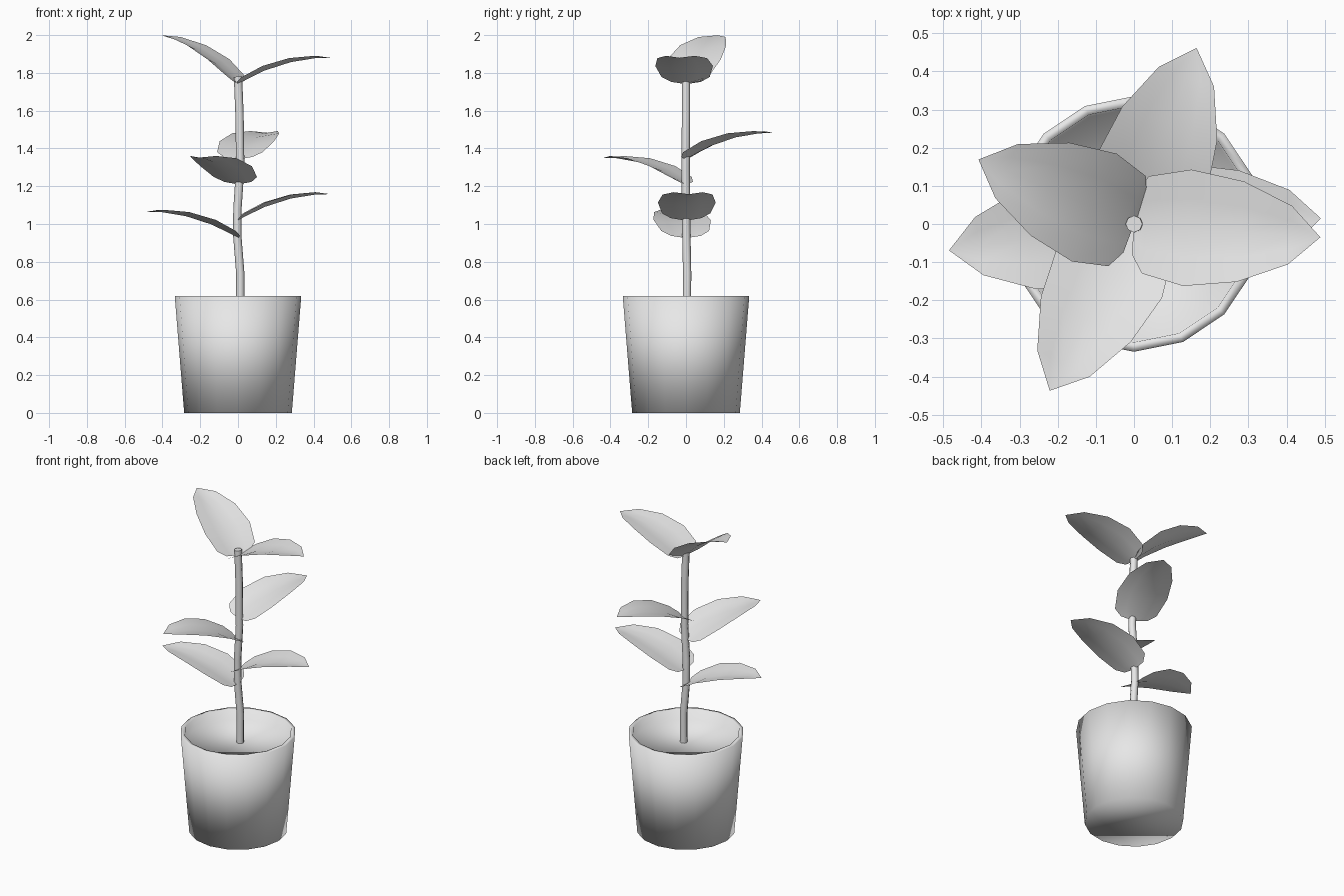
import bpy, bmesh, math
from mathutils import Matrix, Vector

if "Cube" in bpy.data.objects:
    bpy.data.objects.remove(bpy.data.objects["Cube"])

grey = bpy.data.materials.new("plain_grey")
grey.diffuse_color = (0.8, 0.8, 0.8, 1)
grey.use_nodes = True
grey.node_tree.nodes["Principled BSDF"].inputs["Base Color"].default_value = grey.diffuse_color


def finish(name, bm):
    """Turn a bmesh into a smooth-shaded object."""
    mesh = bpy.data.meshes.new(name)
    bm.to_mesh(mesh)
    bm.free()
    mesh.materials.append(grey)
    for p in mesh.polygons:
        p.use_smooth = True
    obj = bpy.data.objects.new(name, mesh)
    bpy.context.collection.objects.link(obj)
    return obj


def make_pot(sides=16):
    """Tapered pot: outer wall, rim, short inner wall and soil surface."""
    profile = [(0.285, 0), (0.335, 0.62), (0.31, 0.62), (0.305, 0.555)]
    bm = bmesh.new()
    rings = []
    for r, z in profile:
        rings.append([bm.verts.new((r * math.cos(2 * math.pi * i / sides),
                                    r * math.sin(2 * math.pi * i / sides), z))
                      for i in range(sides)])
    for a, b in zip(rings, rings[1:]):
        for i in range(sides):
            j = (i + 1) % sides
            bm.faces.new((a[i], a[j], b[j], b[i]))
    bm.faces.new(rings[0][::-1])
    bm.faces.new(rings[-1])
    finish("pot", bm)


def make_stem():
    """Slightly wavy stem as a round bevelled path."""
    path = [(0.012, 0.005, 0.54), (0.012, 0.006, 0.74), (-0.004, 0.002, 0.94),
            (-0.003, 0, 1.08), (0.012, -0.002, 1.3), (0.008, 0, 1.58),
            (0, 0, 1.78)]
    curve = bpy.data.curves.new("stem", 'CURVE')
    curve.dimensions = '3D'
    curve.bevel_depth = 0.022
    curve.bevel_resolution = 2
    curve.use_fill_caps = True
    spline = curve.splines.new('POLY')
    spline.points.add(len(path) - 1)
    for pt, co in zip(spline.points, path):
        pt.co = (*co, 1)
    spline.use_smooth = True
    curve.materials.append(grey)
    bpy.context.collection.objects.link(bpy.data.objects.new("stem", curve))


# Leaf rows: distance along the midrib, half width, midrib height
LEAF_ROWS = [(0.0, 0.08, 0.0), (0.03, 0.128, 0.018), (0.14, 0.153, 0.072),
             (0.28, 0.132, 0.117), (0.41, 0.077, 0.138)]
LEAF_TIP = (0.49, 0, 0.14)


def make_leaf(name, tip_x, tip_y, base_z, pitch=0):
    """Cupped, arching leaf pointing from the stem towards the given tip."""
    bm = bmesh.new()
    columns = (-1, -0.5, 0, 0.5, 1)
    rows = [[bm.verts.new((t, s * w, z + 0.16 * abs(s) * w)) for s in columns]
            for t, w, z in LEAF_ROWS]
    for a, b in zip(rows, rows[1:]):
        for i in range(4):
            bm.faces.new((a[i], b[i], b[i + 1], a[i + 1]))
    tip = bm.verts.new(LEAF_TIP)
    for i in range(4):
        bm.faces.new((rows[-1][i], tip, rows[-1][i + 1]))
    turn = Matrix.Rotation(math.atan2(tip_y, tip_x), 4, 'Z')
    tilt = Matrix.Rotation(-math.radians(pitch), 4, 'Y')
    bm.transform(Matrix.Translation(Vector((0, 0, base_z))) @ turn @ tilt)
    finish(name, bm)


make_pot()
make_stem()
make_leaf("leaf_lower_left", -0.49, -0.07, 0.925)
make_leaf("leaf_lower_right", 0.49, 0.015, 1.018)
make_leaf("leaf_middle_front", -0.225, -0.445, 1.21)
make_leaf("leaf_middle_back", 0.16, 0.45, 1.342)
make_leaf("leaf_upper_right", 0.49, -0.035, 1.74)
make_leaf("leaf_upper_left", -0.41, 0.17, 1.745, pitch=14)
